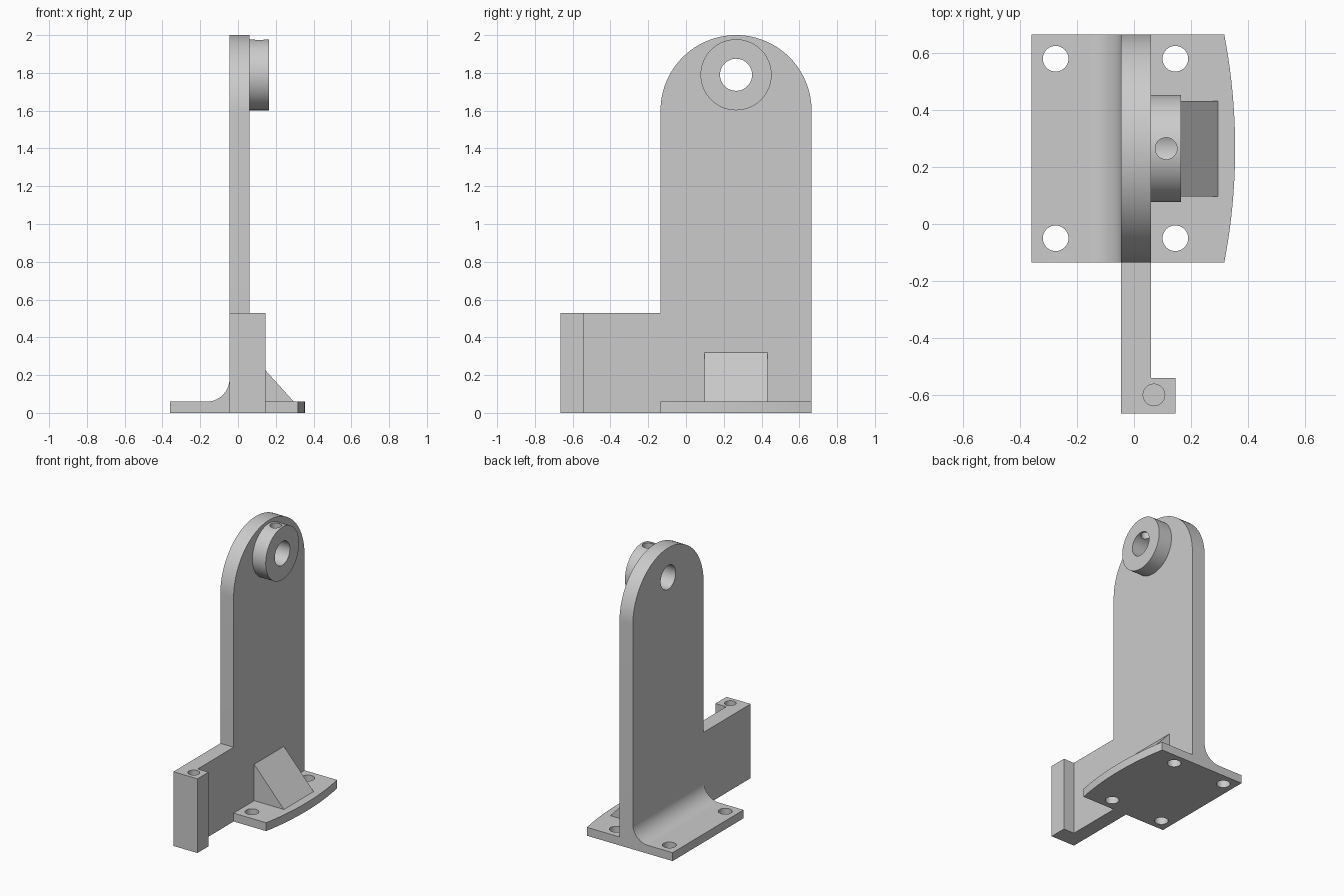
import bpy, bmesh
from math import sin, cos, pi, asin

if "Cube" in bpy.data.objects:
    bpy.data.objects.remove(bpy.data.objects["Cube"], do_unlink=True)

grey = bpy.data.materials.new("plain grey")
grey.use_nodes = True
COLOUR = (0.6, 0.6, 0.6, 1)
grey.diffuse_color = COLOUR
grey.node_tree.nodes["Principled BSDF"].inputs["Base Color"].default_value = COLOUR

# Main dimensions
BACK, FACE = -0.045, 0.06          # wall thickness along x
FRONT, REAR = -0.135, 0.665        # wall and foot along y
MID = (FRONT + REAR) / 2
BASE_H, ARM_H = 0.06, 0.53
EYE_Z = 1.79


def arc(u, v, r, start, end, n):
    return [(u + r * cos(start + (end - start) * i / n),
             v + r * sin(start + (end - start) * i / n)) for i in range(n + 1)]


def circle(u, v, r, n=48):
    return arc(u, v, r, 0, 2 * pi, n)[:-1]


def prism(name, axis, outline, lo, hi):
    """Extrude a 2D outline (the two remaining axes, in order) along an axis."""
    bm = bmesh.new()
    k = "xyz".index(axis)

    def ring(d):
        return [bm.verts.new((*p[:k], d, *p[k:])) for p in outline]

    a, b = ring(lo), ring(hi)
    bm.faces.new(a)
    bm.faces.new(b)
    for i in range(len(a)):
        j = (i + 1) % len(a)
        bm.faces.new((a[i], a[j], b[j], b[i]))
    bmesh.ops.recalc_face_normals(bm, faces=bm.faces)
    mesh = bpy.data.meshes.new(name)
    bm.to_mesh(mesh)
    bm.free()
    mesh.materials.append(grey)
    obj = bpy.data.objects.new(name, mesh)
    bpy.context.collection.objects.link(obj)
    return obj


def rect(u0, v0, u1, v1):
    return [(u0, v0), (u1, v0), (u1, v1), (u0, v1)]


def select(obj):
    bpy.ops.object.select_all(action="DESELECT")
    obj.select_set(True)
    bpy.context.view_layer.objects.active = obj


def drill(obj, axis, u, v, r, lo, hi):
    cutter = prism("drill_cutter", axis, circle(u, v, r), lo, hi)
    cutter.hide_render = True
    select(obj)
    mod = obj.modifiers.new("hole", "BOOLEAN")
    mod.operation, mod.solver, mod.object = "DIFFERENCE", "EXACT", cutter
    bpy.ops.object.modifier_apply(modifier=mod.name)
    bpy.data.objects.remove(cutter, do_unlink=True)


# Upright wall with rounded top and a low side arm
LUG_Y = -0.54
wall = prism("upright_wall", "x",
             [(LUG_Y, 0), (REAR, 0)] + arc(MID, 1.6, 0.4, 0, pi, 48)
             + [(FRONT, ARM_H), (LUG_Y, ARM_H)], BACK, FACE)
drill(wall, "x", MID, EYE_Z, 0.085, -0.3, 0.3)

# Block at the end of the arm with a blind hole in its top
lug = prism("arm_end_block", "z", rect(BACK, -0.665, 0.145, LUG_Y), 0, ARM_H)
drill(lug, "z", 0.07, -0.6, 0.038, 0.25, 0.7)

# Collar around the eye, with a set screw hole down into the bore
collar = prism("eye_collar", "x", circle(MID, EYE_Z, 0.188, 96), FACE, 0.165)
drill(collar, "x", MID, EYE_Z, 0.085, -0.1, 0.3)
drill(collar, "z", 0.113, MID, 0.038, EYE_Z, 2.1)

# Rear foot, blended into the wall by a fillet
R = 0.12
rear_foot = prism("filleted_foot", "y",
                  [(-0.36, 0), (BACK, 0)]
                  + arc(BACK - R, BASE_H + R, R, 0, -pi / 2, 20)
                  + [(-0.36, BASE_H)], FRONT, REAR)

# Opposite foot with a gently bowed outer edge
BOW = 2.12
half = asin(0.4 / BOW)
bowed_foot = prism("bowed_foot", "z",
                   [(FACE, FRONT)] + arc(0.355 - BOW, MID, BOW, -half, half, 24)
                   + [(FACE, REAR)], 0, BASE_H)

# Mounting holes
for foot, x in ((rear_foot, -0.275), (bowed_foot, 0.145)):
    for y in (-0.05, 0.58):
        drill(foot, "z", x, y, 0.045, -0.1, 0.3)

# Sloped gusset bracing the wall
gusset = prism("gusset", "y", [(FACE, BASE_H), (0.295, BASE_H), (FACE, 0.32)],
               0.097, 0.432)

for part in (wall, lug, collar, rear_foot, bowed_foot, gusset):
    select(part)
    bpy.ops.object.shade_smooth_by_angle(angle=pi / 6)
